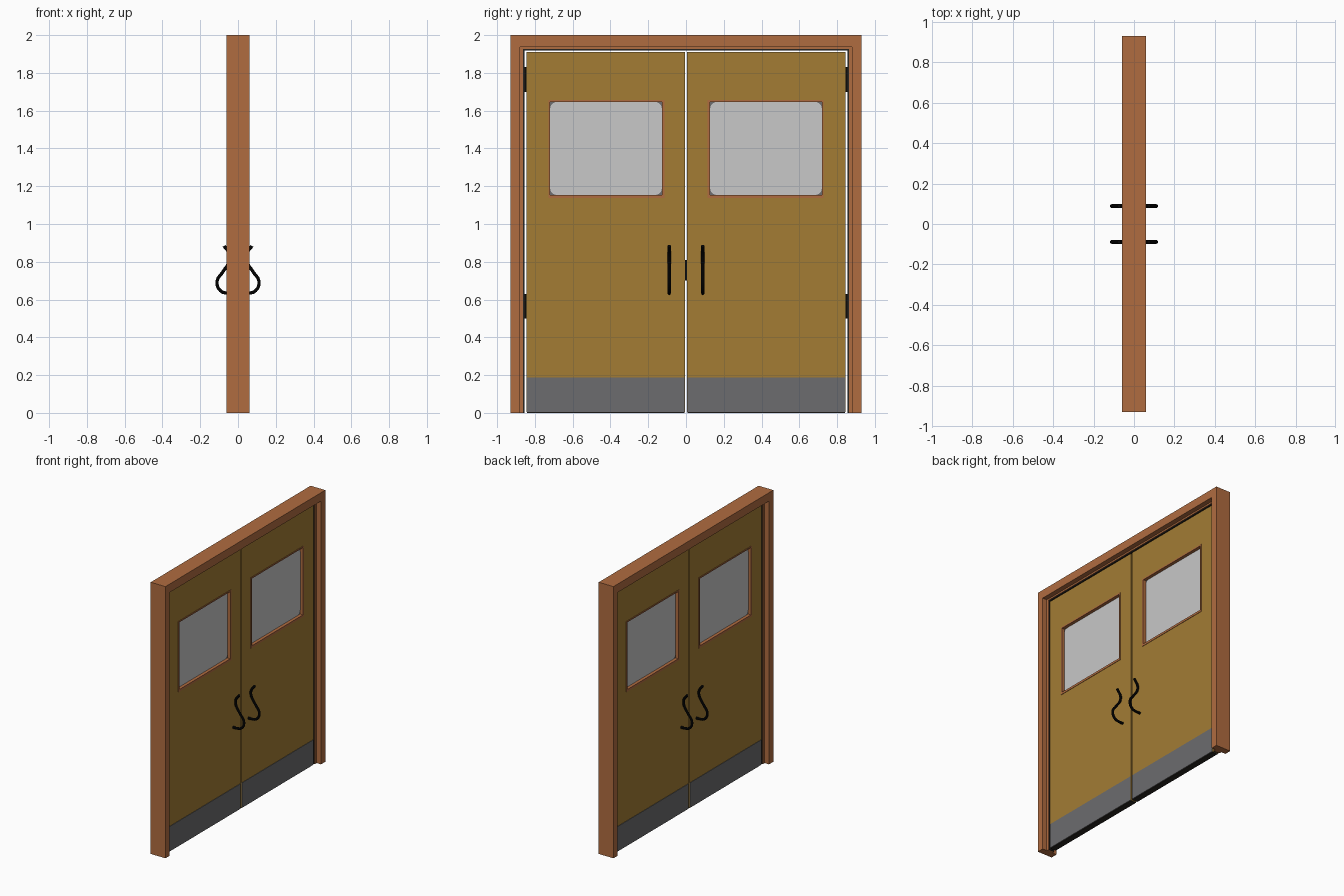
import bpy, bmesh, math

if "Cube" in bpy.data.objects:
    bpy.data.objects.remove(bpy.data.objects["Cube"])


def material(name, rgb):
    m = bpy.data.materials.new(name)
    m.diffuse_color = (*rgb, 1)
    m.use_nodes = True
    m.node_tree.nodes["Principled BSDF"].inputs["Base Color"].default_value = m.diffuse_color
    return m


ORANGE = material("orange wood", (0.434, 0.150, 0.051))
OCHRE = material("ochre door", (0.366, 0.202, 0.034))
STEEL = material("grey steel", (0.150, 0.150, 0.156))
GLASS = material("pale glass", (0.578, 0.578, 0.578))
RUBBER = material("dark rubber", (0.022, 0.018, 0.014))
BLACK = material("black metal", (0.003, 0.003, 0.003))


def finish(name, bm, mat):
    bmesh.ops.recalc_face_normals(bm, faces=bm.faces)
    me = bpy.data.meshes.new(name)
    bm.to_mesh(me)
    bm.free()
    me.materials.append(mat)
    ob = bpy.data.objects.new(name, me)
    bpy.context.collection.objects.link(ob)
    return ob


def prism(name, pts, half, mat):
    """Outline in (y, z), extruded across x from -half to half."""
    bm = bmesh.new()
    f = bm.faces.new([bm.verts.new((-half, y, z)) for y, z in pts])
    r = bmesh.ops.extrude_face_region(bm, geom=[f])
    bmesh.ops.translate(bm, vec=(2 * half, 0, 0),
                        verts=[v for v in r["geom"] if isinstance(v, bmesh.types.BMVert)])
    return finish(name, bm, mat)


def rect(y0, y1, z0, z1):
    return [(y0, z0), (y1, z0), (y1, z1), (y0, z1)]


def ring(name, outer, inner, half, mat):
    """Rectangular panel with a rectangular hole."""
    bm = bmesh.new()
    loops = [[bm.verts.new((x, y, z)) for y, z in r]
             for x, r in ((-half, outer), (half, outer), (half, inner), (-half, inner))]
    for a, b in zip(loops, loops[1:] + loops[:1]):
        for i in range(4):
            j = (i + 1) % 4
            bm.faces.new((a[i], a[j], b[j], b[i]))
    return finish(name, bm, mat)


def arch(name, w0, h0, w1, h1, half, mat):
    """Upside-down U between an outer and an inner half width and height."""
    return prism(name, [(-w0, 0), (-w0, h0), (w0, h0), (w0, 0),
                        (w1, 0), (w1, h1), (-w1, h1), (-w1, 0)], half, mat)


def rounded(y0, y1, z0, z1, r):
    pts = []
    for k, (cy, cz) in enumerate(((y1 - r, z1 - r), (y0 + r, z1 - r),
                                  (y0 + r, z0 + r), (y1 - r, z0 + r))):
        for i in range(7):
            a = math.pi / 2 * (k + i / 6)
            pts.append((cy + r * math.cos(a), cz + r * math.sin(a)))
    return pts


def handle(name, sx, y):
    path = [(.074, .884), (.045, .840), (.047, .800), (.080, .747),
            (.111, .695), (.092, .646), (.055, .634), (.020, .634)]
    cu = bpy.data.curves.new(name, "CURVE")
    cu.dimensions = "3D"
    cu.bevel_depth = 0.009
    cu.bevel_resolution = 3
    cu.resolution_u = 6
    cu.use_fill_caps = True
    sp = cu.splines.new("BEZIER")
    sp.bezier_points.add(len(path) - 1)
    for p, (x, z) in zip(sp.bezier_points, path):
        p.co = (sx * x, y, z)
        p.handle_left_type = p.handle_right_type = "AUTO"
    cu.materials.append(BLACK)
    ob = bpy.data.objects.new(name, cu)
    bpy.context.collection.objects.link(ob)
    bpy.ops.object.select_all(action="DESELECT")
    ob.select_set(True)
    bpy.context.view_layer.objects.active = ob
    bpy.ops.object.convert(target="MESH")
    bpy.ops.object.shade_smooth_by_angle()


# Door frame with its stop and rubber seal
arch("door_frame", .93, 2.0, .88, 1.938, .06, ORANGE)
arch("frame_stop", .88, 1.938, .863, 1.926, .024, ORANGE)
arch("frame_seal", .863, 1.926, .855, 1.919, .02, RUBBER)

for side, s in (("left", -1), ("right", 1)):
    def box(y0, y1, z0, z1):
        return rect(s * y0, s * y1, z0, z1)

    # Door leaf with window opening, kick plate and bottom sweep
    ring(side + "_leaf", box(.006, .845, .005, 1.91), box(.118, .725, 1.14, 1.654), .023, OCHRE)
    prism(side + "_kick_plate", box(.008, .843, .004, .187), .026, STEEL)
    prism(side + "_door_sweep", box(.008, .843, 0, .006), .022, RUBBER)

    # Window trim, gasket and rounded pane
    ring(side + "_window_trim", box(.115, .729, 1.137, 1.657),
         box(.127, .720, 1.153, 1.647), .026, ORANGE)
    prism(side + "_window_gasket", box(.12, .724, 1.145, 1.652), .002, STEEL)
    lo, hi = sorted((s * .128, s * .719))
    prism(side + "_window_pane", rounded(lo, hi, 1.154, 1.646, .035), .004, GLASS)

    # Hinges
    for where, z in (("lower", .50), ("upper", 1.70)):
        prism(f"{side}_{where}_hinge", box(.843, .857, z, z + .13), .018, BLACK)

    # Curved pull handles on both faces
    for face, sx in (("back", -1), ("front", 1)):
        handle(f"{side}_{face}_handle", sx, s * .089)

# Latch between the leaves
prism("latch", rect(-.008, .008, .70, .81), .018, BLACK)
